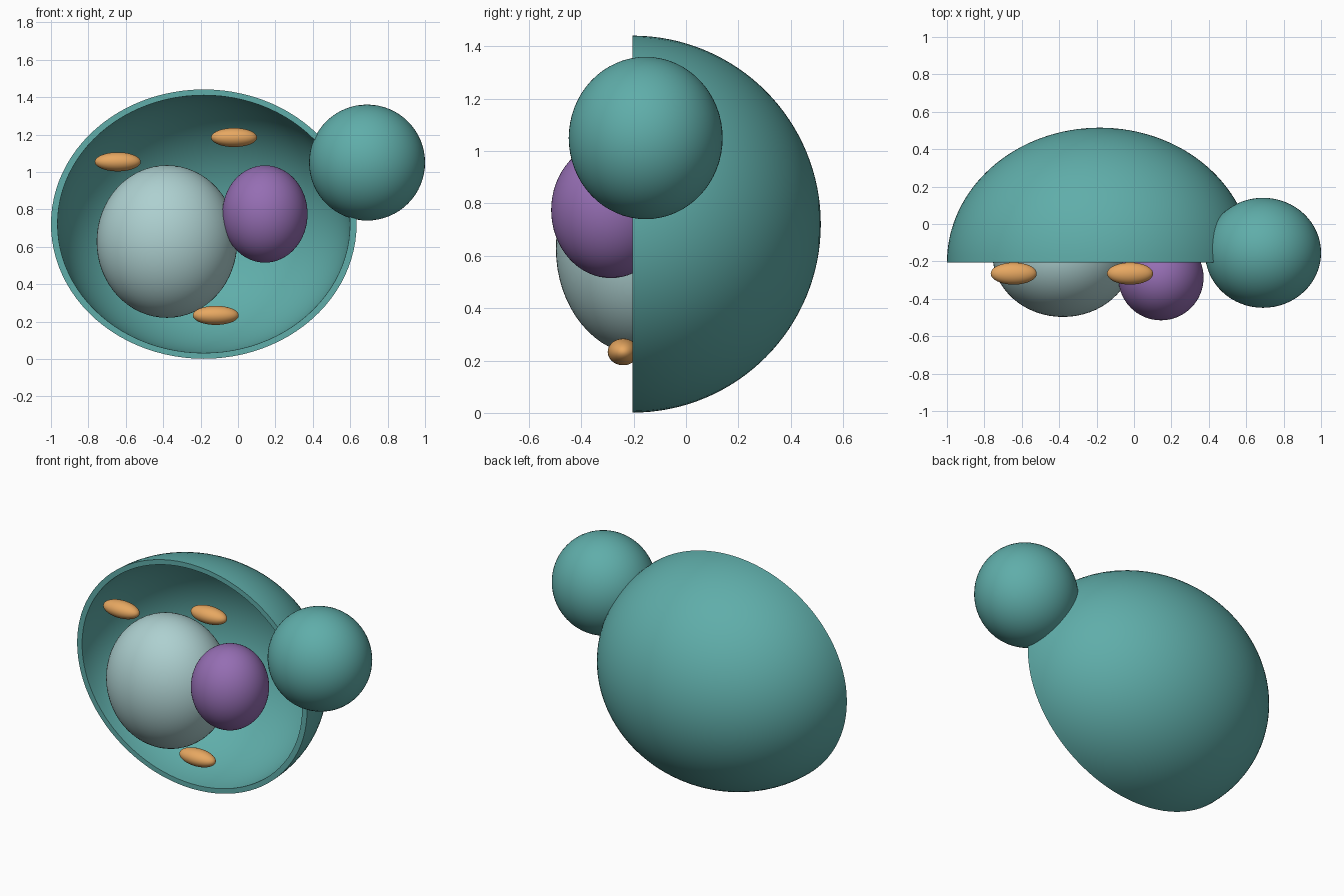
import bpy, bmesh
from math import sin, cos, pi
from mathutils import Vector

if "Cube" in bpy.data.objects:
    bpy.data.objects.remove(bpy.data.objects["Cube"])


def material(name, rgb):
    m = bpy.data.materials.new(name)
    m.diffuse_color = (*rgb, 1)
    m.use_nodes = True
    m.node_tree.nodes["Principled BSDF"].inputs["Base Color"].default_value = m.diffuse_color
    return m


TEAL = material("teal", (0.115, 0.42, 0.40))
PALE = material("pale", (0.42, 0.63, 0.63))
PURPLE = material("purple", (0.30, 0.155, 0.45))
ORANGE = material("orange", (0.80, 0.39, 0.12))


def finish(bm, name, mat, loc):
    bmesh.ops.recalc_face_normals(bm, faces=bm.faces)
    me = bpy.data.meshes.new(name)
    bm.to_mesh(me)
    bm.free()
    ob = bpy.data.objects.new(name, me)
    bpy.context.collection.objects.link(ob)
    ob.location = loc
    me.materials.append(mat)
    bpy.ops.object.select_all(action='DESELECT')
    ob.select_set(True)
    bpy.context.view_layer.objects.active = ob
    bpy.ops.object.shade_smooth_by_angle(angle=0.6)
    return ob


def ellipsoid(name, loc, radii, mat):
    bm = bmesh.new()
    bmesh.ops.create_uvsphere(bm, u_segments=64, v_segments=32, radius=1)
    bmesh.ops.scale(bm, vec=radii, verts=bm.verts)
    return finish(bm, name, mat, loc)


# Cell wall: outer and inner quarter arcs spun around y into a cut-open half shell
def cell_wall(loc, radii, wall):
    n, r = 32, radii[2]
    outer = [(r * sin(t), r * cos(t)) for t in (i * pi / 2 / n for i in range(n + 1))]
    k = (r - wall) / r
    profile = outer + [(a * k, b * k) for a, b in reversed(outer)]
    bm = bmesh.new()
    vs = [bm.verts.new((a, b, 0)) for a, b in profile]
    es = [bm.edges.new(p) for p in zip(vs, vs[1:])]
    bmesh.ops.spin(bm, geom=vs + es, cent=(0, 0, 0), axis=(0, 1, 0),
                   angle=2 * pi, steps=96, use_merge=False)
    bmesh.ops.remove_doubles(bm, verts=bm.verts, dist=1e-4)
    bmesh.ops.scale(bm, vec=Vector(radii) / r, verts=bm.verts)
    return finish(bm, "cell_wall", TEAL, loc)


cell_wall((-0.183, -0.205, 0.721), (0.817, 0.72, 0.72), 0.031)

# Bud growing from the upper right
ellipsoid("bud", (0.69, -0.154, 1.05), (0.31, 0.294, 0.31), TEAL)

# Organelles inside the cell
ellipsoid("vacuole", (-0.38, -0.165, 0.628), (0.376, 0.332, 0.408), PALE)
ellipsoid("nucleus", (0.144, -0.287, 0.775), (0.228, 0.228, 0.26), PURPLE)
for i, loc in enumerate([(-0.643, -0.265, 1.054), (-0.021, -0.265, 1.184),
                         (-0.119, -0.24, 0.233)]):
    ellipsoid(f"mitochondrion_{i + 1}", loc, (0.123, 0.059, 0.051), ORANGE)
